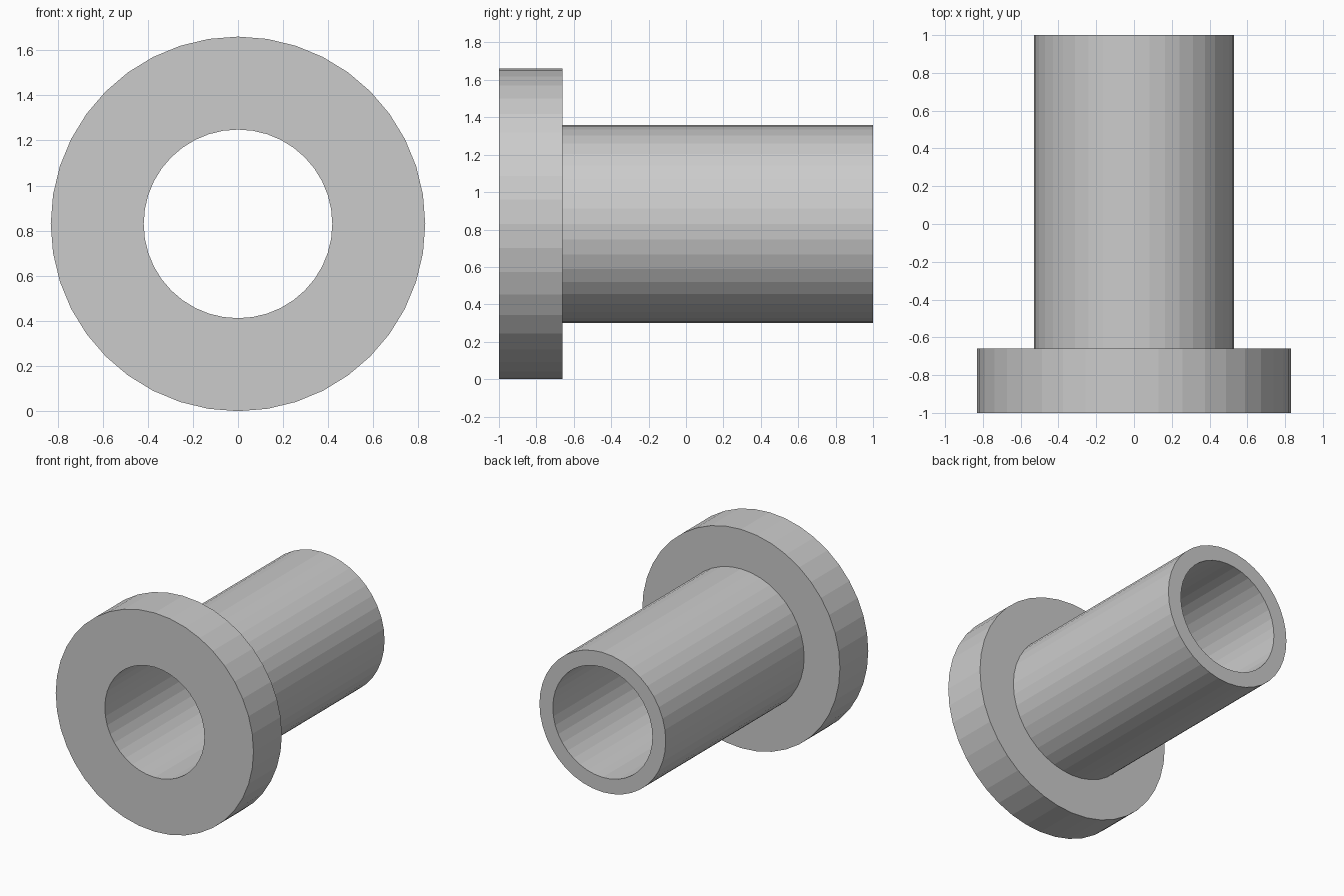
import bpy, bmesh
from math import cos, sin, tau

if "Cube" in bpy.data.objects:
    bpy.data.objects.remove(bpy.data.objects["Cube"])

SIDES = 40
AXIS_Z = 0.83

# Closed cross-section (radius, y): bore, flange face, flange rim, shoulder, sleeve, end
PROFILE = [(0.418, -1.0), (0.83, -1.0), (0.83, -0.66),
           (0.53, -0.66), (0.53, 1.0), (0.418, 1.0)]


def revolve(name, profile, sides):
    """Spin a closed profile around the horizontal y axis."""
    bm = bmesh.new()
    rings = []
    for i in range(sides):
        a = tau * i / sides
        rings.append([bm.verts.new((r * cos(a), y, AXIS_Z + r * sin(a)))
                      for r, y in profile])
    n = len(profile)
    for i, ring in enumerate(rings):
        nxt = rings[(i + 1) % sides]
        for j in range(n):
            k = (j + 1) % n
            bm.faces.new((ring[j], ring[k], nxt[k], nxt[j]))
    bmesh.ops.recalc_face_normals(bm, faces=bm.faces)
    mesh = bpy.data.meshes.new(name)
    bm.to_mesh(mesh)
    bm.free()
    obj = bpy.data.objects.new(name, mesh)
    bpy.context.collection.objects.link(obj)
    return obj


# Flanged sleeve with a through bore, flat-faceted
revolve("flanged_bushing", PROFILE, SIDES)
